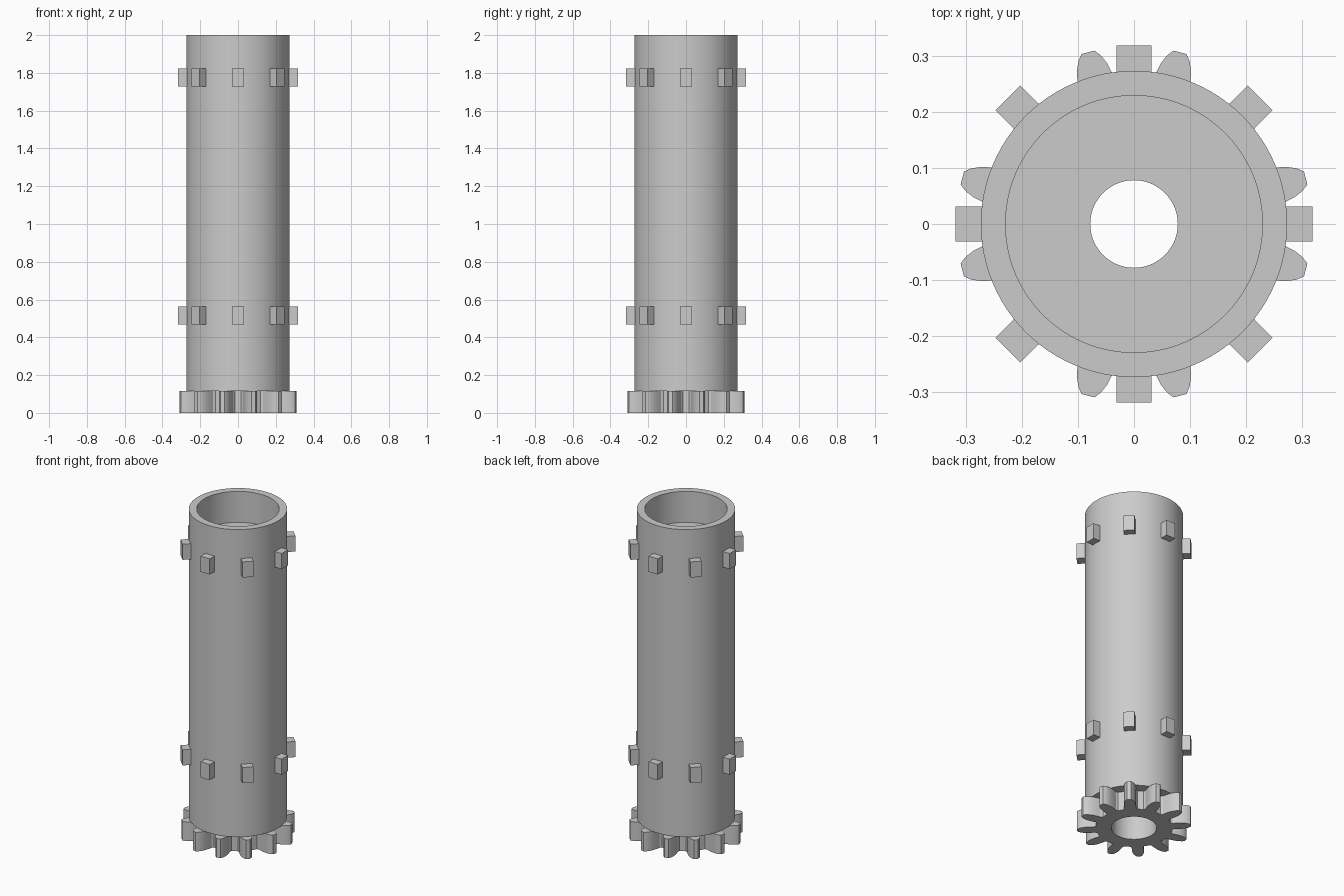
import bpy, bmesh, math
from mathutils import Matrix, Vector

if "Cube" in bpy.data.objects:
    bpy.data.objects.remove(bpy.data.objects["Cube"], do_unlink=True)

grey = bpy.data.materials.new("plain grey")
grey.use_nodes = True
colour = (0.6, 0.6, 0.6, 1)
grey.diffuse_color = colour
grey.node_tree.nodes["Principled BSDF"].inputs["Base Color"].default_value = colour

BODY_R, CUP_R, HOLE_R, SOCKET_R = 0.273, 0.229, 0.078, 0.126
GEAR_TOP, CUP_FLOOR, SOCKET_TOP, HEIGHT = 0.117, 1.81, 0.19, 2.0
SEGMENTS, TEETH, PEGS = 96, 12, 8


def finish(name, bm, smooth=True):
    bmesh.ops.recalc_face_normals(bm, faces=bm.faces)
    mesh = bpy.data.meshes.new(name)
    bm.to_mesh(mesh)
    bm.free()
    mesh.materials.append(grey)
    obj = bpy.data.objects.new(name, mesh)
    bpy.context.collection.objects.link(obj)
    if smooth:
        bpy.ops.object.select_all(action="DESELECT")
        obj.select_set(True)
        bpy.context.view_layer.objects.active = obj
        bpy.ops.object.shade_smooth_by_angle(angle=math.radians(25))
    return obj


def bridge(bm, loops):
    """Join closed vertex loops, the last back to the first, with quads."""
    for a, b in zip(loops, loops[1:] + loops[:1]):
        n = len(a)
        for i in range(n):
            j = (i + 1) % n
            bm.faces.new((a[i], a[j], b[j], b[i]))


def polar(r, angle, z):
    return Vector((r * math.cos(angle), r * math.sin(angle), z))


# Tube with a cup at the top, a narrow through hole and a socket below
profile = [(SOCKET_R, GEAR_TOP), (BODY_R, GEAR_TOP), (BODY_R, HEIGHT),
           (CUP_R, HEIGHT), (CUP_R, CUP_FLOOR), (HOLE_R, CUP_FLOOR),
           (HOLE_R, SOCKET_TOP), (SOCKET_R, SOCKET_TOP)]
bm = bmesh.new()
bridge(bm, [[bm.verts.new(polar(r, math.tau * i / SEGMENTS, z))
             for i in range(SEGMENTS)] for r, z in profile])
finish("tube_body", bm)

# Gear: each tooth is a flank of (radius, half width), mirrored
flank = [(0.211, 0.038), (0.222, 0.032), (0.245, 0.033), (0.272, 0.032),
         (0.29, 0.028), (0.306, 0.021), (0.317, 0.012)]
outline = []
for t in range(TEETH):
    centre = math.tau * (t + 0.5) / TEETH
    outline += [(r, centre - math.asin(w / r)) for r, w in flank]
    outline += [(r, centre + math.asin(w / r)) for r, w in reversed(flank)]
bm = bmesh.new()
loops = []
for inner, z in ((False, 0), (False, GEAR_TOP), (True, GEAR_TOP), (True, 0)):
    loops.append([bm.verts.new(polar(SOCKET_R if inner else r, a, z))
                  for r, a in outline])
bridge(bm, loops)
finish("drive_gear", bm)

# Two rings of square pegs around the tube
for name, z in (("lower", 0.515), ("upper", 1.775)):
    bm = bmesh.new()
    for k in range(PEGS):
        turn = Matrix.Rotation(math.tau * k / PEGS, 4, "Z")
        place = Matrix.Translation((0.288, 0, z))
        size = Matrix.Diagonal((0.06, 0.062, 0.096, 1))
        bmesh.ops.create_cube(bm, size=1, matrix=turn @ place @ size)
    finish(name + "_pegs", bm, smooth=False)
